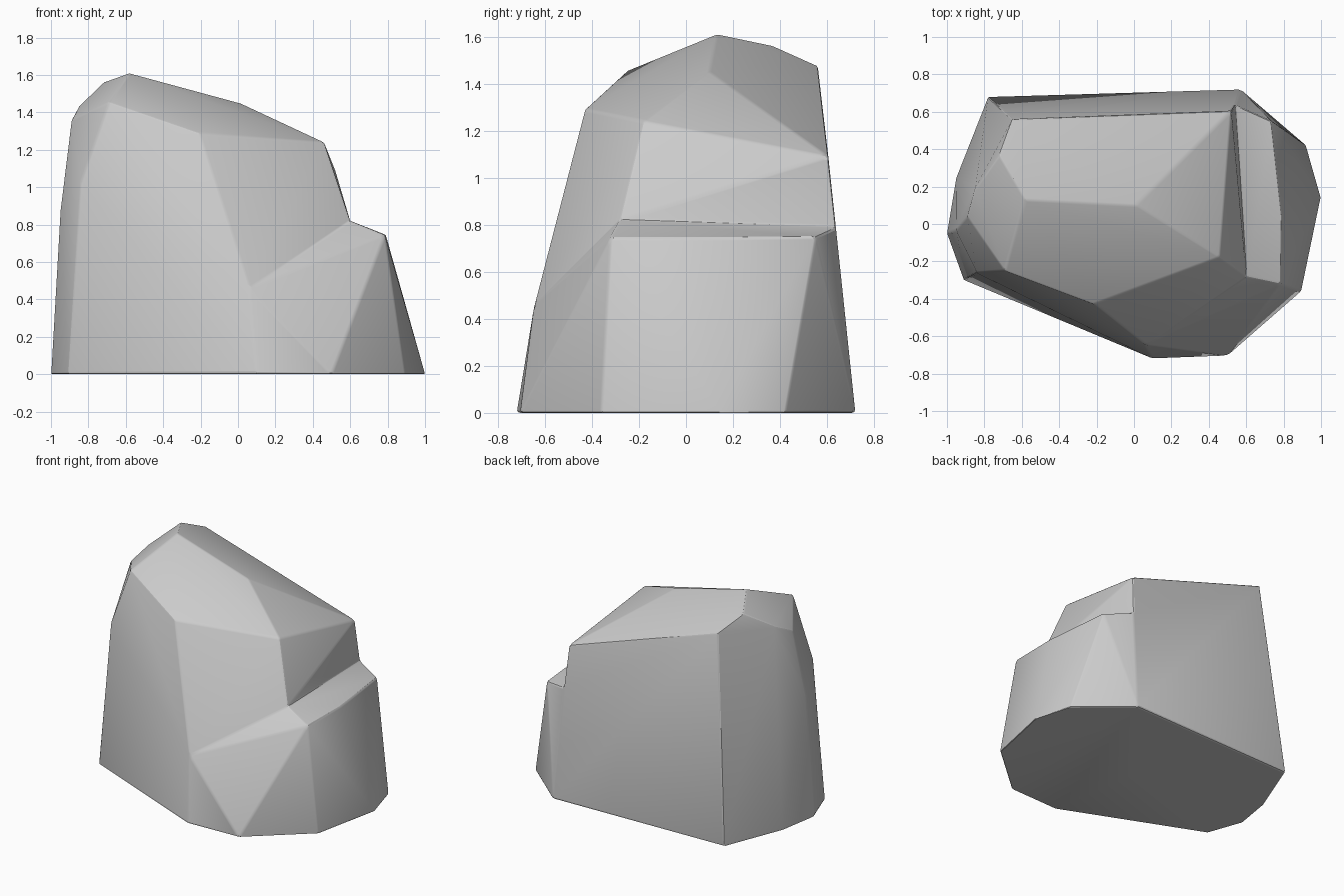
import bpy, bmesh
from math import radians

if "Cube" in bpy.data.objects:
    bpy.data.objects.remove(bpy.data.objects["Cube"])


def hull(name, points):
    """Make a faceted convex solid wrapped around a few corner points."""
    bm = bmesh.new()
    for p in points:
        bm.verts.new(p)
    res = bmesh.ops.convex_hull(bm, input=bm.verts)
    inner = {g for g in res["geom_interior"] if isinstance(g, bmesh.types.BMVert)}
    bmesh.ops.delete(bm, geom=list(inner), context='VERTS')
    bmesh.ops.recalc_face_normals(bm, faces=bm.faces)
    mesh = bpy.data.meshes.new(name)
    bm.to_mesh(mesh)
    bm.free()
    ob = bpy.data.objects.new(name, mesh)
    bpy.context.collection.objects.link(ob)
    return ob


# Corners shared by the tall body and the low shelf
front_low = (0.10, -0.72, 0)
front_mid = (0.06, -0.645, 0.46)
groove_front = (0.60, -0.28, 0.82)
groove_back = (0.54, 0.637, 0.79)
back_low = (0.57, 0.72, 0)
shared = [front_low, front_mid, groove_front, groove_back, back_low]

# Tall sloping body
crown = [(-0.58, 0.13, 1.61), (0.01, 0.10, 1.45), (0.46, -0.18, 1.24),
         (-0.21, -0.43, 1.29), (-0.69, -0.25, 1.455), (-0.72, 0.37, 1.56),
         (-0.65, 0.56, 1.475), (0.52, 0.605, 1.09), (-0.85, 0.19, 1.435),
         (-0.89, 0.04, 1.36)]
left_side = [(-0.845, -0.26, 1.02), (-0.95, -0.03, 0.88)]
body_base = [(-0.91, -0.30, 0), (-1.0, -0.05, 0), (-0.95, 0.25, 0),
             (-0.78, 0.68, 0), (0.60, -0.28, 0.5)]
rock = hull("rock", shared + crown + left_side + body_base)

# Low shelf on the right
shelf_top = [(0.785, -0.32, 0.745), (0.79, 0.05, 0.745), (0.735, 0.55, 0.75)]
shelf_base = [(0.50, -0.705, 0), (0.895, -0.36, 0), (1.0, 0.14, 0),
              (0.92, 0.42, 0), (0, 0, 0)]
shelf = hull("shelf", shared + shelf_top + shelf_base)
shelf.hide_render = True

# Fuse the two and soften the edges
bpy.context.view_layer.objects.active = rock
rock.select_set(True)
union = rock.modifiers.new("union", 'BOOLEAN')
union.operation = 'UNION'
union.solver = 'EXACT'
union.object = shelf
weld = rock.modifiers.new("weld", 'WELD')
weld.merge_threshold = 0.002
bevel = rock.modifiers.new("bevel", 'BEVEL')
bevel.width = 0.012
bevel.segments = 2
bevel.limit_method = 'ANGLE'
bevel.angle_limit = radians(14)
for name in ("union", "weld", "bevel"):
    bpy.ops.object.modifier_apply(modifier=name)
bpy.data.objects.remove(shelf)
bpy.ops.object.shade_smooth_by_angle(angle=radians(20))
